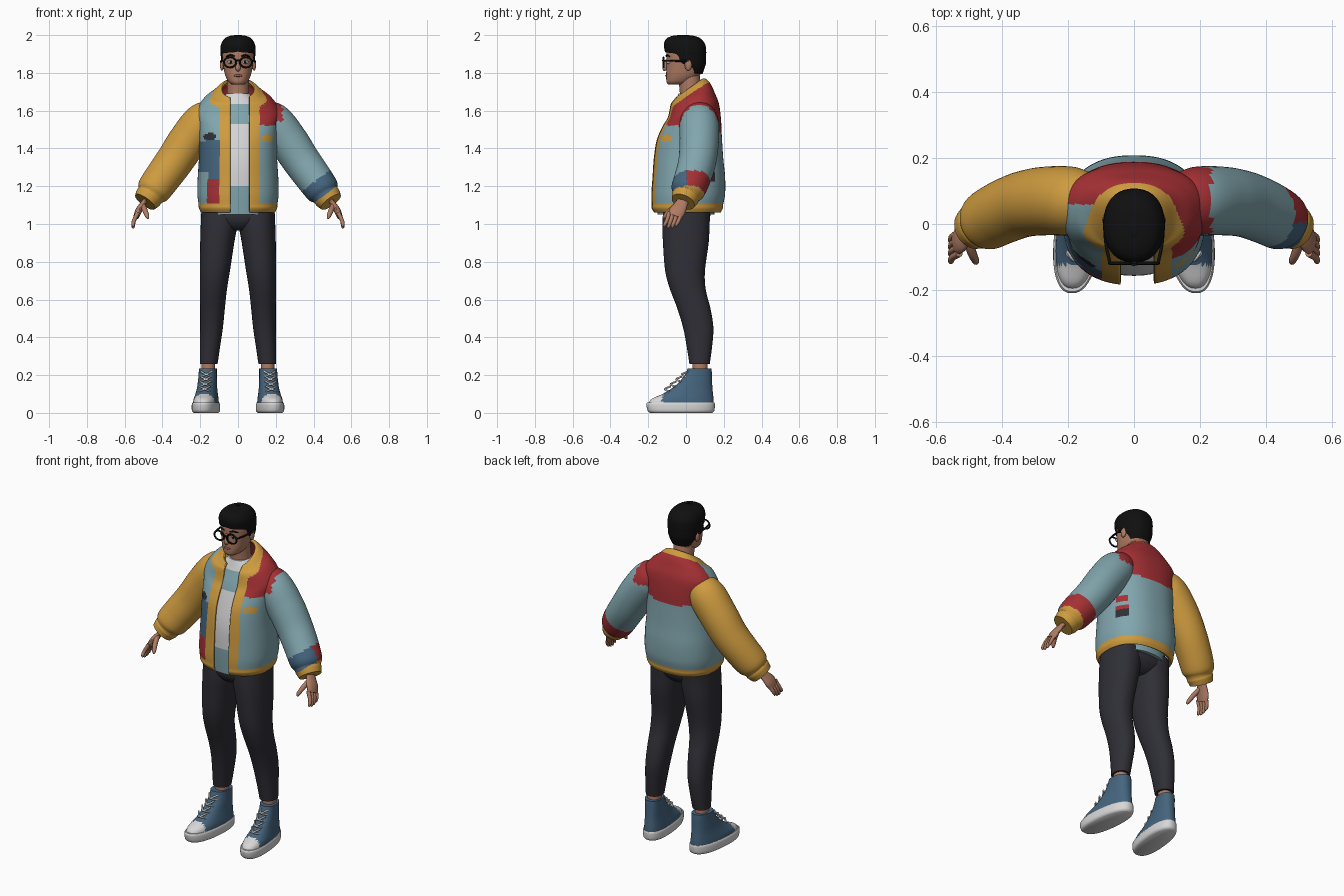
import bpy, bmesh
from math import sin, cos, asin, pi, radians, copysign
from mathutils import Vector, Matrix

if "Cube" in bpy.data.objects:
    bpy.data.objects.remove(bpy.data.objects["Cube"])

COLOURS = {
    "skin": (.43, .2, .125), "black": (.005, .005, .005), "white": (.68, .68, .68),
    "mustard": (.62, .33, .05), "light blue": (.22, .38, .42), "denim": (.06, .13, .21),
    "red": (.38, .03, .035), "charcoal": (.028, .028, .037), "lip": (.32, .12, .09),
}
NAMES = list(COLOURS)
MATERIALS = []
for label, rgb in COLOURS.items():
    m = bpy.data.materials.new(label)
    m.use_nodes = True
    m.diffuse_color = (*rgb, 1)
    shader = m.node_tree.nodes["Principled BSDF"]
    shader.inputs["Base Color"].default_value = (*rgb, 1)
    shader.inputs["Roughness"].default_value = .8
    MATERIALS.append(m)


def finish(name, bm, colour):
    """Colour is a material name, or a rule from face centre to name."""
    bmesh.ops.remove_doubles(bm, verts=bm.verts, dist=1e-5)
    bmesh.ops.recalc_face_normals(bm, faces=bm.faces)
    rule = colour if callable(colour) else lambda c: colour
    picks = [rule(f.calc_center_median()) for f in bm.faces]
    used = [n for n in NAMES if n in picks]
    for f, pick in zip(bm.faces, picks):
        f.material_index = used.index(pick)
    me = bpy.data.meshes.new(name)
    bm.to_mesh(me)
    bm.free()
    for n in used:
        me.materials.append(MATERIALS[NAMES.index(n)])
    me.shade_smooth()
    me.set_sharp_from_angle(angle=radians(50))
    ob = bpy.data.objects.new(name, me)
    bpy.context.collection.objects.link(ob)
    return ob


def smooth_rows(rows, steps):
    """Catmull-Rom interpolation of rows of numbers."""
    rows = [Vector(r) for r in rows]
    ext = [rows[0]] + rows + [rows[-1]]
    out = []
    for a, b, c, d in zip(ext, ext[1:], ext[2:], ext[3:]):
        for i in range(steps):
            t = i / steps
            out.append(b + (c - a) * (t / 2) + (a * 2 - b * 5 + c * 4 - d) * (t * t / 2)
                       + (b * 3 - a - c * 3 + d) * (t ** 3 / 2))
    return out + [rows[-1]]


def skin(name, rings, colour, caps=True):
    bm = bmesh.new()
    vs = [[bm.verts.new(p) for p in ring] for ring in rings]
    for r, q in zip(vs, vs[1:]):
        for i in range(len(r) - 1):
            bm.faces.new((r[i], r[i + 1], q[i + 1], q[i]))
    if caps:
        for r in (vs[0], vs[-1]):
            bm.faces.new(r[:-1])
    return finish(name, bm, colour)


def outline(z, front, back, half, x=0, tilt=0, gap=(0, 0), lean=0, n=48, p=.9):
    """Rounded horizontal ring starting at the front, open by the gap angles."""
    pts = []
    for i in range(n + 1):
        t = gap[0] + (2 * pi - gap[0] - gap[1]) * i / n
        sx, cy = (copysign(abs(v) ** p, v) for v in (sin(t), cos(t)))
        y = (front + back) / 2 - (back - front) / 2 * cy
        pts.append((x + half * sx - lean * y, y, z + tilt * y))
    return pts


def stack(name, rows, colour, steps=4, **kw):
    return skin(name, [outline(*r, **kw) for r in smooth_rows(rows, steps)], colour)


def tube(name, rows, colour, steps=4, n=16, axis=(0, 1, 0), flat=1):
    """Round tube through rows of x, y, z, radius."""
    rows = smooth_rows(rows, steps)
    pts = [r.xyz for r in rows]
    rings = []
    for i, r in enumerate(rows):
        d = pts[min(i + 1, len(pts) - 1)] - pts[max(i - 1, 0)]
        u = d.cross(Vector(axis)).normalized()
        v = d.cross(u).normalized()
        rings.append([pts[i] + (u * cos(a) * flat + v * sin(a)) * r.w
                      for a in (2 * pi * k / n for k in range(n + 1))])
    return skin(name, rings, colour)


def ball(name, centre, size, colour):
    bm = bmesh.new()
    bmesh.ops.create_uvsphere(bm, u_segments=20, v_segments=12, radius=1,
                              matrix=Matrix.Translation(centre) @ Matrix.Diagonal((*size, 1)))
    return finish(name, bm, colour)


# Jacket body with front opening, trim and patches
def jacket_colour(c):
    x, y, z = c
    if z < 1.108 or z - .7 * y > 1.665 or (y < 0 and -.095 < x < .112):
        return "mustard"
    if y > .06:
        if z > 1.49:
            return "red"
        if abs(x - .18) < .022 and y > .08:
            if 1.225 < z < 1.27:
                return "charcoal"
            if 1.27 < z < 1.3 or 1.33 < z < 1.36:
                return "red"
        return "light blue"
    if x > 0:
        if ((x - .15) / .03) ** 2 + ((z - 1.45) / .02) ** 2 < 1:
            return "mustard"
        return "red" if z > 1.52 else "light blue"
    if ((x + .145) / .032) ** 2 + ((z - 1.46) / .02) ** 2 < 1:
        return "charcoal"
    if 1.28 < z < 1.44 or (x > -.15 and 1.235 < z < 1.3):
        return "denim"
    return "red" if x > -.16 and z < 1.24 else "light blue"


P = .85
rings = []
for z, front, back, half, tilt in smooth_rows([
        (1.065, -.165, .178, .19, 0), (1.085, -.177, .188, .2, 0), (1.105, -.177, .19, .202, 0),
        (1.16, -.178, .2, .208, 0), (1.25, -.172, .2, .206, 0), (1.35, -.165, .19, .2, 0),
        (1.45, -.15, .183, .2, .05), (1.53, -.12, .178, .206, .15), (1.59, -.09, .167, .212, .28),
        (1.65, -.077, .145, .172, .3), (1.675, -.072, .125, .125, .5),
        (1.693, -.066, .1, .097, .7), (1.7, -.055, .088, .083, .7)], 8):
    gap = [asin(min(.95, (w / half) ** (1 / P))) for w in (.06, .04)]
    rings.append(outline(z, front, back, half, tilt=tilt, gap=gap, n=150, p=P))
jacket = skin("jacket_body", rings, jacket_colour, caps=False)
mod = jacket.modifiers.new("thickness", "SOLIDIFY")
mod.thickness = .014
mod.offset = 0


# Shirt and neck
def shirt_colour(c):
    return "light blue" if c.z < 1.2 or 1.53 < c.z < 1.635 else "white"


stack("shirt", [(1.05, -.15, .15, .165), (1.2, -.157, .15, .17), (1.35, -.15, .15, .17),
                (1.53, -.105, .14, .16), (1.635, -.06, .1, .11), (1.69, -.04, .085, .06)],
      shirt_colour, steps=10)
tube("neck", [(0, .03, 1.62, .062), (0, .025, 1.7, .058), (0, .015, 1.79, .057)], "skin", n=32)

# Trousers
stack("trouser_seat", [(.965, -.07, .07, .06), (.985, -.1, .1, .13), (1.03, -.122, .127, .192),
                       (1.12, -.12, .13, .185)], "charcoal")
LEG = [(1.08, -.12, .13, .093, .1), (1, -.125, .125, .097, .1), (.9, -.122, .12, .09, .11),
       (.75, -.11, .1, .079, .122), (.65, -.083, .105, .071, .13), (.55, -.045, .13, .065, .135),
       (.45, -.015, .145, .06, .14), (.35, .004, .138, .053, .148), (.26, .018, .126, .047, .155)]


def sleeve_colour(c):
    along = .6 * abs(c.x) - .8 * c.z
    if c.x < 0 or along > -.647:
        return "mustard"
    if along > -.735:
        return "denim" if c.y < .005 else "red"
    return "red" if c.x < .235 and c.z > 1.54 else "light blue"


def shoe_colour(c):
    return "white" if c.y < -.125 else "denim"


for s, side in ((1, "left"), (-1, "right")):
    stack(side + "_trouser_leg", [(z, f, b, h, s * x) for z, f, b, h, x in LEG], "charcoal")
    stack(side + "_ankle", [(.19, .035, .115, .037), (.28, .035, .112, .035)], "skin", x=s * .157)

    # High-top shoe with sole and laces
    foot = dict(x=s * .167, lean=s * .1, p=.85)
    stack(side + "_sole", [(0, -.19, .138, .062), (.012, -.203, .15, .071), (.045, -.21, .153, .071),
                           (.056, -.205, .15, .066)], "white", **foot)
    stack(side + "_shoe", [(.03, -.2, .147, .066), (.07, -.187, .146, .063), (.1, -.125, .143, .057),
                           (.13, -.075, .14, .052), (.17, -.03, .138, .049), (.21, -.002, .137, .047),
                           (.235, .008, .135, .047)], shoe_colour, **foot)
    for i in range(4):
        y, z = -.1 + .03 * i, .122 + .026 * i
        for k in (1, -1):
            mid = s * (.167 - .1 * y)
            tube(side + "_lace", [(mid - k * .027, y + .012, z - .008, .005),
                                  (mid, y - .012, z + .004, .005),
                                  (mid + k * .027, y + .018, z + .018, .005)], "white", n=8)

    # Sleeve with cuff
    tube(side + "_sleeve", [(s * x, y, z, r) for x, y, z, r in (
        (.12, .07, 1.57, .08), (.185, .07, 1.54, .103), (.265, .07, 1.44, .104),
        (.335, .06, 1.335, .1), (.4, .035, 1.245, .096), (.447, .01, 1.18, .09),
        (.465, 0, 1.153, .074), (.475, -.005, 1.14, .073), (.492, -.015, 1.117, .064))],
         sleeve_colour, steps=8, n=48)

    # Hand
    tube(side + "_palm", [(s * .48, -.01, 1.14, .03), (s * .505, -.025, 1.105, .034),
                          (s * .526, -.045, 1.07, .043), (s * .538, -.058, 1.04, .037)],
         "skin", flat=.42)
    for i in range(4):
        y = -.026 - .021 * i
        drop = .008 * abs(i - 1.6)
        tube(side + "_finger", [(s * .53, y, 1.06, .0115), (s * .55, y - .012, 1.02, .0105),
                                (s * .555, y - .024, .985 + drop, .009),
                                (s * .552, y - .027, .974 + drop, .004)], "skin", n=10)
    tube(side + "_thumb", [(s * .505, -.045, 1.1, .015), (s * .492, -.085, 1.07, .014),
                           (s * .48, -.112, 1.04, .011), (s * .478, -.118, 1.027, .004)],
         "skin", n=10, axis=(1, 0, 0))

    # Ear, eye, brow and half of the glasses
    ball(side + "_ear", (s * .085, .012, 1.842), (.011, .019, .03), "skin")
    ball(side + "_eye", (s * .038, -.092, 1.857), (.017, .01, .009), "white")
    ball(side + "_pupil", (s * .038, -.1, 1.857), (.007, .004, .008), "black")
    tube(side + "_brow", [(s * .018, -.104, 1.888, .004), (s * .04, -.101, 1.894, .005),
                          (s * .062, -.086, 1.887, .003)], "black", n=8, axis=(0, 0, 1))
    loop = [(s * .042 + .032 * cos(a), -.119, 1.856 + .027 * sin(a), .0048)
            for a in (2 * pi * k / 24 for k in range(25))]
    tube(side + "_lens_rim", loop, "black", steps=1, n=8)
    tube(side + "_temple", [(s * .073, -.118, 1.864, .005), (s * .085, -.06, 1.864, .005),
                            (s * .09, .015, 1.862, .005)], "black", n=8, axis=(0, 0, 1))

tube("glasses_bridge", [(-.012, -.12, 1.862, .004), (0, -.123, 1.866, .004),
                        (.012, -.12, 1.862, .004)], "black", n=8)

# Head
stack("head", [(1.738, -.093, 0, .03), (1.752, -.103, .03, .05), (1.785, -.105, .07, .067),
               (1.82, -.104, .088, .075), (1.86, -.103, .095, .081), (1.91, -.103, .095, .083),
               (1.95, -.085, .085, .07), (1.975, -.04, .05, .04)], "skin")
tube("nose", [(0, -.1, 1.87, .007), (0, -.108, 1.845, .01), (0, -.111, 1.825, .014),
              (0, -.106, 1.812, .009)], "skin")
ball("mouth", (0, -.104, 1.785), (.024, .006, .006), "lip")

# Short hair, open over the face
skin("hair", [outline(z, f, b, h, gap=(max(g, 0), max(g, 0)), n=64) for z, f, b, h, g in smooth_rows([
    (1.795, -.1, .088, .07, 2.1), (1.83, -.1, .1, .084, 1.85), (1.855, -.105, .106, .089, 1.35),
    (1.9, -.108, .107, .092, 1.1), (1.913, -.112, .107, .093, 0), (1.95, -.117, .102, .09, 0),
    (1.98, -.105, .08, .073, 0), (1.995, -.075, .048, .046, 0), (2, -.04, .01, .015, 0)], 5)],
    "black", caps=False)
ball("hair_crown", (0, -.015, 1.988), (.03, .035, .012), "black")
